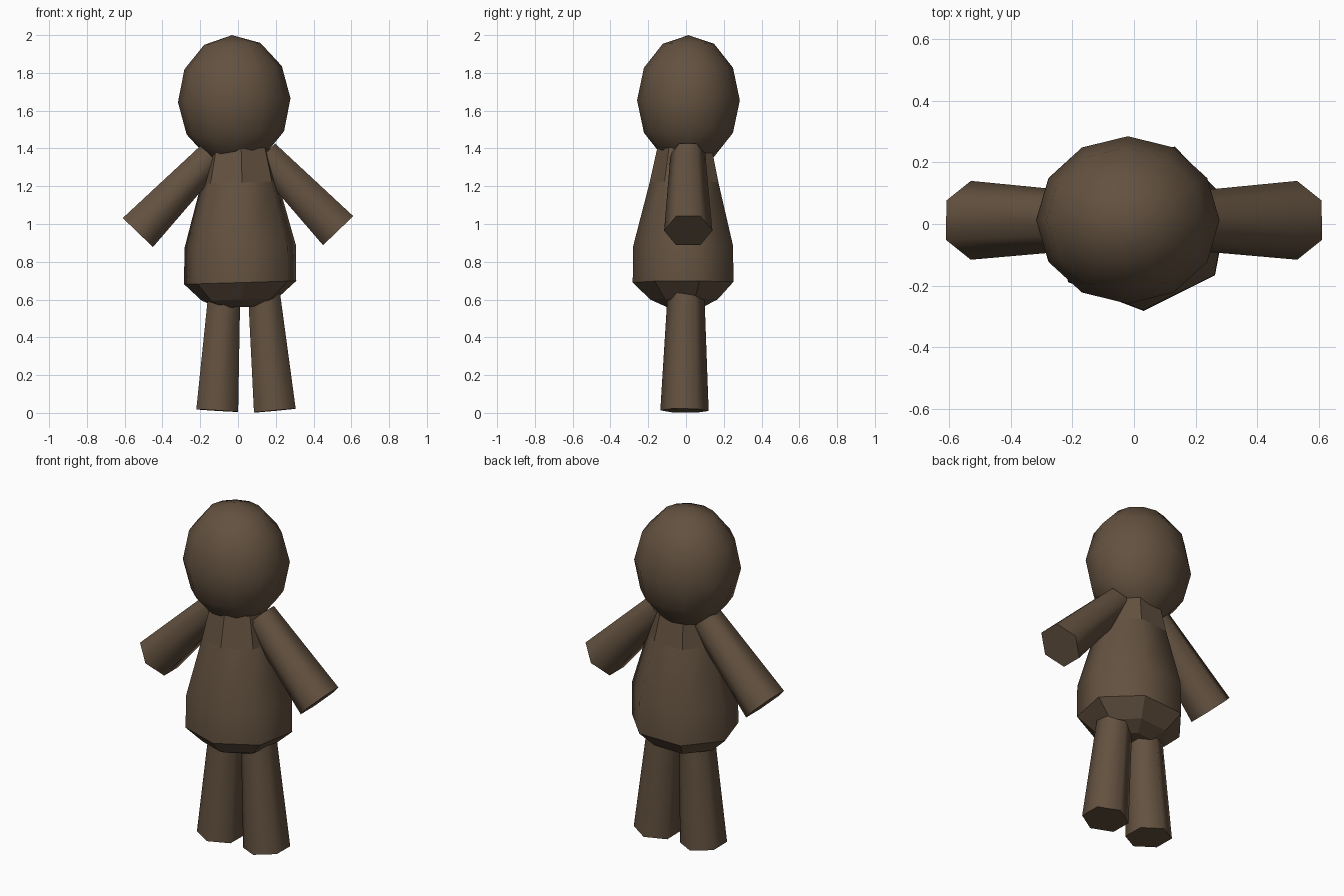
import bpy, math
from mathutils import Vector, Matrix

if "Cube" in bpy.data.objects:
    bpy.data.objects.remove(bpy.data.objects["Cube"])

brown = bpy.data.materials.new("dark brown")
brown.diffuse_color = (0.125, 0.083, 0.051, 1)
brown.use_nodes = True
brown.node_tree.nodes["Principled BSDF"].inputs["Base Color"].default_value = brown.diffuse_color


def loft(name, rings, smooth_bands):
    """Skin equal-sized rings, cap both ends, smooth only the listed bands."""
    n = len(rings[0])
    verts = [p for ring in rings for p in ring]
    faces, smooth = [], []
    for b in range(len(rings) - 1):
        for i in range(n):
            j = (i + 1) % n
            faces.append((b * n + i, b * n + j, (b + 1) * n + j, (b + 1) * n + i))
            smooth.append(b in smooth_bands)
    faces.append(tuple(reversed(range(n))))
    faces.append(tuple(range((len(rings) - 1) * n, len(rings) * n)))
    smooth += [False, False]
    me = bpy.data.meshes.new(name)
    me.from_pydata(verts, [], faces)
    me.polygons.foreach_set("use_smooth", smooth)
    me.materials.append(brown)
    ob = bpy.data.objects.new(name, me)
    bpy.context.collection.objects.link(ob)
    return ob


def limb(name, start, end, r_start, r_end):
    """Tapered six-sided tube with a corner pointing along y."""
    start, end = Vector(start), Vector(end)
    d = (end - start).normalized()
    u = (Vector((0, 1, 0)) - d * d.y).normalized()
    v = d.cross(u)
    rings = [[c + r * (math.cos(a) * u + math.sin(a) * v)
              for a in (k * math.pi / 3 for k in range(6))]
             for c, r in ((start, r_start), (end, r_end))]
    return loft(name, rings, {0})


# head: twelve-sided egg
bpy.ops.mesh.primitive_uv_sphere_add(segments=12, ring_count=6, radius=1)
head = bpy.context.object
head.name = "head"
head.data.transform(Matrix.Translation((-0.02, 0.013, 1.655))
                    @ Matrix.Rotation(math.radians(-2), 4, "Y")
                    @ Matrix.Diagonal((0.298, 0.272, 0.345, 1)))
head.data.polygons.foreach_set("use_smooth", [True] * len(head.data.polygons))
head.data.materials.append(brown)

# body: seven-sided pear with a flat-faceted base and collar
profile = [(0.56, 0.11), (0.60, 0.205), (0.69, 0.305), (0.88, 0.303),
           (1.22, 0.208), (1.40, 0.165)]
body_rings = []
for z, r in profile:
    f = r / 0.305
    body_rings.append([])
    for k in range(7):
        a = math.radians(-87 + k * 360 / 7)
        body_rings[-1].append((0.015 * f + r * math.cos(a),
                               -0.005 * f + 0.91 * r * math.sin(a),
                               z + 0.03 * r * math.cos(a)))
loft("body", body_rings, {2, 3})

# arms
for side, s, dz in (("left", -1, 0.0), ("right", 1, 0.01)):
    limb(side + "_arm", (s * 0.14, 0.01, 1.36 + dz), (s * 0.53, 0.012, 0.955 + dz),
         0.092, 0.128)

# legs
limb("left_leg", (-0.072, 0.0, 0.64), (-0.11, -0.008, 0.012), 0.097, 0.128)
limb("right_leg", (0.137, 0.0, 0.64), (0.195, -0.008, 0.012), 0.097, 0.128)
